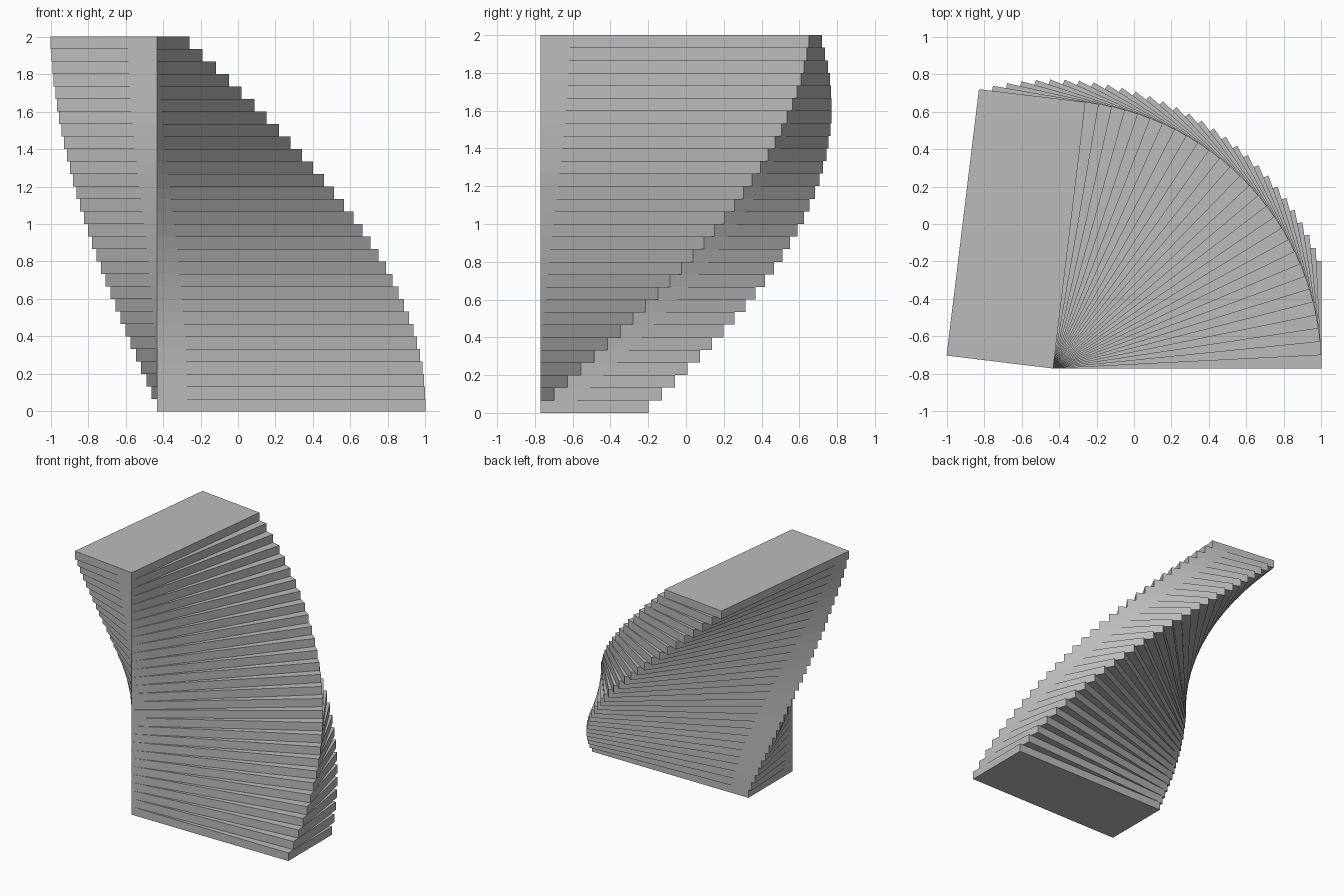
import bpy
import bmesh
from mathutils import Matrix, Vector

cube = bpy.data.objects.get("Cube")
if cube:
    bpy.data.objects.remove(cube, do_unlink=True)

LAYERS = 30
TURN = 0.05                 # radians added per layer
LENGTH, DEPTH = 1.4316, 0.5726
THICK = 2 / LAYERS
PIVOT = Vector((1 - LENGTH, -0.771, 0))

# Plain grey material
grey = bpy.data.materials.new("plain_grey")
grey.use_nodes = True
colour = (0.5, 0.5, 0.5, 1)
grey.diffuse_color = colour
grey.node_tree.nodes["Principled BSDF"].inputs["Base Color"].default_value = colour

# One slab mesh with its origin at the bottom front right corner
mesh = bpy.data.meshes.new("slab")
bm = bmesh.new()
bmesh.ops.create_cube(bm, size=1)
bmesh.ops.translate(bm, vec=(0.5, 0.5, 0.5), verts=bm.verts)
bmesh.ops.scale(bm, vec=(LENGTH, DEPTH, THICK), verts=bm.verts)
bm.to_mesh(mesh)
bm.free()
mesh.materials.append(grey)

# Stack of slabs, each turned a little further about the shared corner
for i in range(LAYERS):
    slab = bpy.data.objects.new(f"slab_{i + 1:02d}", mesh)
    slab.matrix_world = (Matrix.Translation(PIVOT + Vector((0, 0, i * THICK)))
                         @ Matrix.Rotation(i * TURN, 4, "Z"))
    bpy.context.collection.objects.link(slab)
